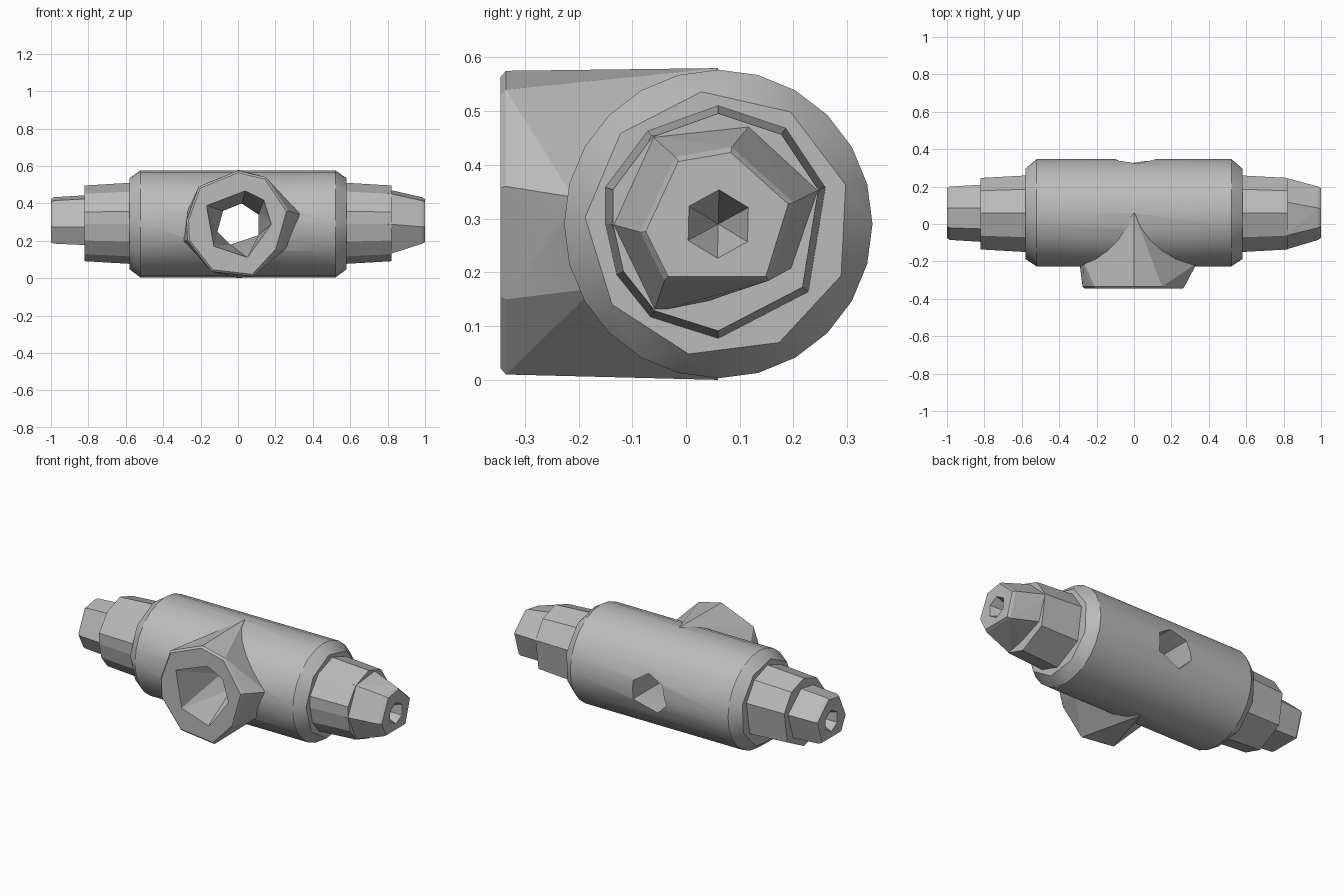
import bpy, bmesh
from math import sin, cos, pi, radians
from mathutils import Vector

cube = bpy.data.objects.get("Cube")
if cube:
    bpy.data.objects.remove(cube)

CY, CZ = 0.06, 0.29  # axis of the main barrel

steel = bpy.data.materials.new("grey_metal")
steel.use_nodes = True
COLOUR = (0.5, 0.5, 0.5, 1)
steel.diffuse_color = COLOUR
steel.node_tree.nodes["Principled BSDF"].inputs["Base Color"].default_value = COLOUR


def circle(n, r, phase=0):
    return [(r * cos(2 * pi * i / n + phase), r * sin(2 * pi * i / n + phase)) for i in range(n)]


def across(x, shape, scale=1):
    """Section square to the barrel, as offsets from its axis."""
    return [(x, CY + a * scale, CZ + b * scale) for a, b in shape]


def facing(y, shape):
    """Section facing the front."""
    return [(a, y, CZ + b) for a, b in shape]


def hull(name, points):
    """Faceted solid stretched over the given sections."""
    bm = bmesh.new()
    for p in points:
        bm.verts.new(Vector(p))
    res = bmesh.ops.convex_hull(bm, input=bm.verts[:])
    bmesh.ops.delete(bm, geom=[v for v in bm.verts if not v.link_faces], context="VERTS")
    bmesh.ops.dissolve_limit(bm, angle_limit=radians(1), verts=bm.verts[:], edges=bm.edges[:])
    bmesh.ops.recalc_face_normals(bm, faces=bm.faces[:])
    mesh = bpy.data.meshes.new(name)
    bm.to_mesh(mesh)
    bm.free()
    mesh.materials.append(steel)
    obj = bpy.data.objects.new(name, mesh)
    bpy.context.collection.objects.link(obj)
    return obj


def activate(obj):
    bpy.ops.object.select_all(action="DESELECT")
    obj.select_set(True)
    bpy.context.view_layer.objects.active = obj


def combine(obj, tool, operation):
    """Join or cut with a helper solid, then discard it."""
    tool.hide_render = True
    mod = obj.modifiers.new(operation, "BOOLEAN")
    mod.operation, mod.solver, mod.object = operation, "EXACT", tool
    activate(obj)
    bpy.ops.object.modifier_apply(modifier=mod.name)
    bpy.data.objects.remove(tool)


# Main barrel with chamfered shoulders
round_section = circle(24, 0.287)
shoulder = circle(9, 0.248, 0.3)
barrel = hull("barrel", across(-0.52, round_section) + across(0.52, round_section)
              + across(-0.58, shoulder) + across(0.58, shoulder))

# Front branch, flaring back into the barrel
mouth = [(0, 0.285), (0.15, 0.25), (0.27, 0.07), (0.21, -0.14), (0.08, -0.28),
         (-0.14, -0.255), (-0.27, -0.09), (-0.275, 0.02), (-0.21, 0.2)]
roots = [(0, CY, 0.58), (0, CY, 0), (0.335, -0.21, 0.34), (0.27, -0.17, 0.17),
         (-0.29, -0.22, 0.2), (-0.27, -0.2, 0.36)]
branch = hull("branch", facing(-0.335, mouth) + facing(-0.345, [(a * 0.96, b * 0.96) for a, b in mouth]) + roots)
combine(barrel, branch, "UNION")

# Hexagonal passage from the branch through to the back
wide = [(-0.17, 0.1), (0.04, 0.18), (0.14, 0.13), (0.18, 0), (0.05, -0.18), (-0.13, -0.12)]
narrow = [(-0.11, -0.04), (-0.08, 0.07), (0.02, 0.11), (0.11, 0.05), (0.11, -0.06), (-0.04, -0.11)]
combine(barrel, hull("mouth_cutter", facing(-0.36, wide) + facing(0, narrow)), "DIFFERENCE")
combine(barrel, hull("passage_cutter", facing(-0.05, narrow) + facing(0.4, narrow)), "DIFFERENCE")

# Necks, and tips with tapered sockets
neck = [(-0.125, 0.165), (0, 0.21), (0.12, 0.17), (0.19, 0.065), (0.16, -0.12), (0, -0.203),
        (-0.12, -0.165), (-0.18, -0.09), (-0.2, 0), (-0.2, 0.065)]
taper = [(-0.125, 0.165), (0.06, 0.185), (0.19, 0.065), (0.14, -0.08), (-0.03, -0.147),
         (-0.12, -0.165), (-0.2, 0)]
tip = [(-0.08, 0.125), (0.025, 0.143), (0.14, 0.04), (0.095, -0.105), (-0.1, -0.105), (-0.145, -0.015)]
socket = circle(6, 0.068, 0.5)
parts = [barrel]
for side, word, base in ((1, "left", taper), (-1, "right", [(a * 1.08, b * 1.08) for a, b in tip])):
    parts.append(hull(word + "_neck", across(side * 0.54, neck, 1.06) + across(side * 0.82, neck, 0.98)))
    end = hull(word + "_tip", across(side * 0.8, base) + across(side * 0.985, tip) + across(side, tip, 0.93))
    cutter = hull("socket_cutter", across(side * 1.01, socket) + [(side * 0.85, CY, CZ)])
    combine(end, cutter, "DIFFERENCE")
    parts.append(end)

# Smooth the barrel's curve, keep facets crisp
activate(barrel)
bpy.ops.object.shade_smooth_by_angle(angle=radians(18))
